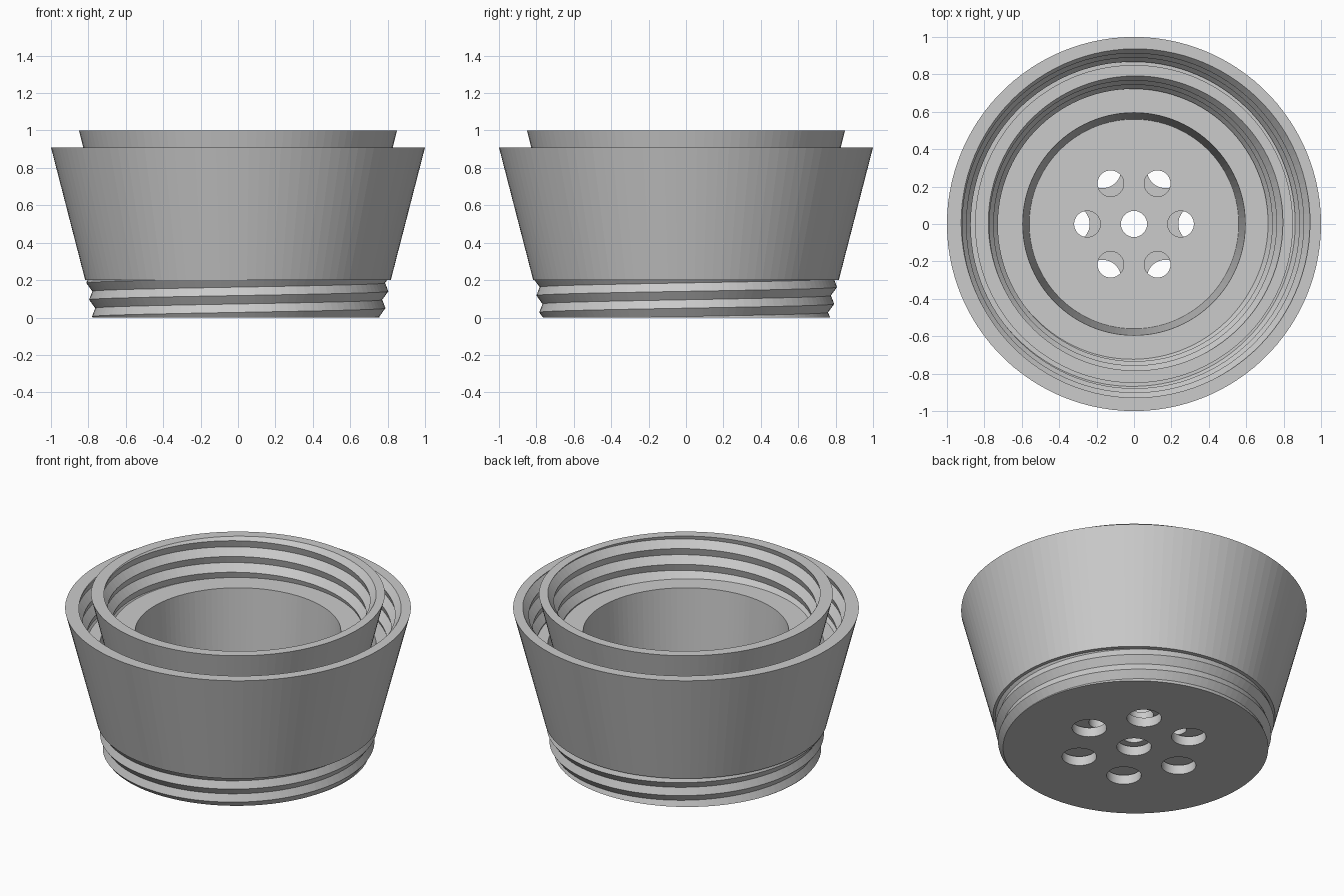
import bpy, bmesh
from math import sin, cos, tau

cube = bpy.data.objects.get("Cube")
if cube:
    bpy.data.objects.remove(cube, do_unlink=True)

SEGMENTS = 108
PITCH = 0.09
DEPTH = 0.025

grey = bpy.data.materials.new("plain grey")
grey.use_nodes = True
grey.diffuse_color = (0.6, 0.6, 0.6, 1)
grey.node_tree.nodes["Principled BSDF"].inputs["Base Color"].default_value = (0.6, 0.6, 0.6, 1)


def thread(angle, bottom, top, crest_z, crest_r, slope, direction):
    """Section of a tapered screw thread at one angle, listed upward."""
    turn = angle / tau
    points = []
    for k in range(-8, 9):
        z = min(max(crest_z + PITCH * (turn + k / 2), bottom), top)
        u = (z - crest_z) / PITCH - turn
        valley = 2 * abs(u - round(u))
        points.append((crest_r + slope * (z - bottom) + direction * DEPTH * valley, z))
    return points


def revolve(name, section):
    """Sweep a closed section, which may vary with angle, around z."""
    bm = bmesh.new()
    columns = []
    for i in range(SEGMENTS + 1):
        a = tau * i / SEGMENTS
        columns.append([bm.verts.new((r * cos(a), r * sin(a), z)) for r, z in section(a)])
    for left, right in zip(columns, columns[1:]):
        for j in range(len(left)):
            bm.faces.new((left[j - 1], right[j - 1], right[j], left[j]))
    bmesh.ops.remove_doubles(bm, verts=bm.verts, dist=0.0001)
    bmesh.ops.recalc_face_normals(bm, faces=bm.faces)
    mesh = bpy.data.meshes.new(name)
    bm.to_mesh(mesh)
    bm.free()
    mesh.materials.append(grey)
    obj = bpy.data.objects.new(name, mesh)
    bpy.context.collection.objects.link(obj)


def drained_floor(name, radius, bottom, top, ring_radius, hole_radius):
    """Disc with one central hole and a ring of six."""
    curve = bpy.data.curves.new(name, "CURVE")
    curve.dimensions = "2D"
    curve.fill_mode = "BOTH"
    curve.extrude = (top - bottom) / 2

    def circle(cx, cy, r, count):
        spline = curve.splines.new("POLY")
        spline.points.add(count - 1)
        for i, p in enumerate(spline.points):
            a = tau * i / count
            p.co = (cx + r * cos(a), cy + r * sin(a), 0, 1)
        spline.use_cyclic_u = True

    circle(0, 0, radius, SEGMENTS)
    circle(0, 0, hole_radius, 40)
    for i in range(6):
        a = tau * i / 6
        circle(ring_radius * cos(a), ring_radius * sin(a), hole_radius, 40)
    curve.materials.append(grey)
    obj = bpy.data.objects.new(name, curve)
    obj.location.z = (bottom + top) / 2
    bpy.context.collection.objects.link(obj)
    bpy.ops.object.select_all(action="DESELECT")
    obj.select_set(True)
    bpy.context.view_layer.objects.active = obj
    bpy.ops.object.convert(target="MESH")


# Outer pot: threaded foot, flared wall, flat rim, threaded mouth, ledge and well
def outer_section(a):
    foot = thread(a, 0, 0.2, 0.05, 0.78, 0.17, -1)
    mouth = thread(a, 0.67, 0.91, 0.8575, 0.86, 0.25, 1)
    return [(0.70, 0)] + foot + [(0.817, 0.2), (1, 0.91)] + mouth[::-1] + [(0.80, 0.67), (0.70, 0.06)]


# Inner pot: plain flared wall, flat rim, threaded mouth, ledge and deep well
def inner_section(a):
    mouth = thread(a, 0.76, 1, 0.9475, 0.715, 0.25, 1)
    return [(0.56, 0.07), (0.62, 0.07), (0.85, 1)] + mouth[::-1] + [(0.595, 0.76), (0.56, 0.13)]


revolve("outer_pot", outer_section)
drained_floor("outer_floor", 0.70, 0, 0.06, 0.337, 0.1)
revolve("inner_pot", inner_section)
drained_floor("inner_floor", 0.56, 0.07, 0.13, 0.25, 0.07)
